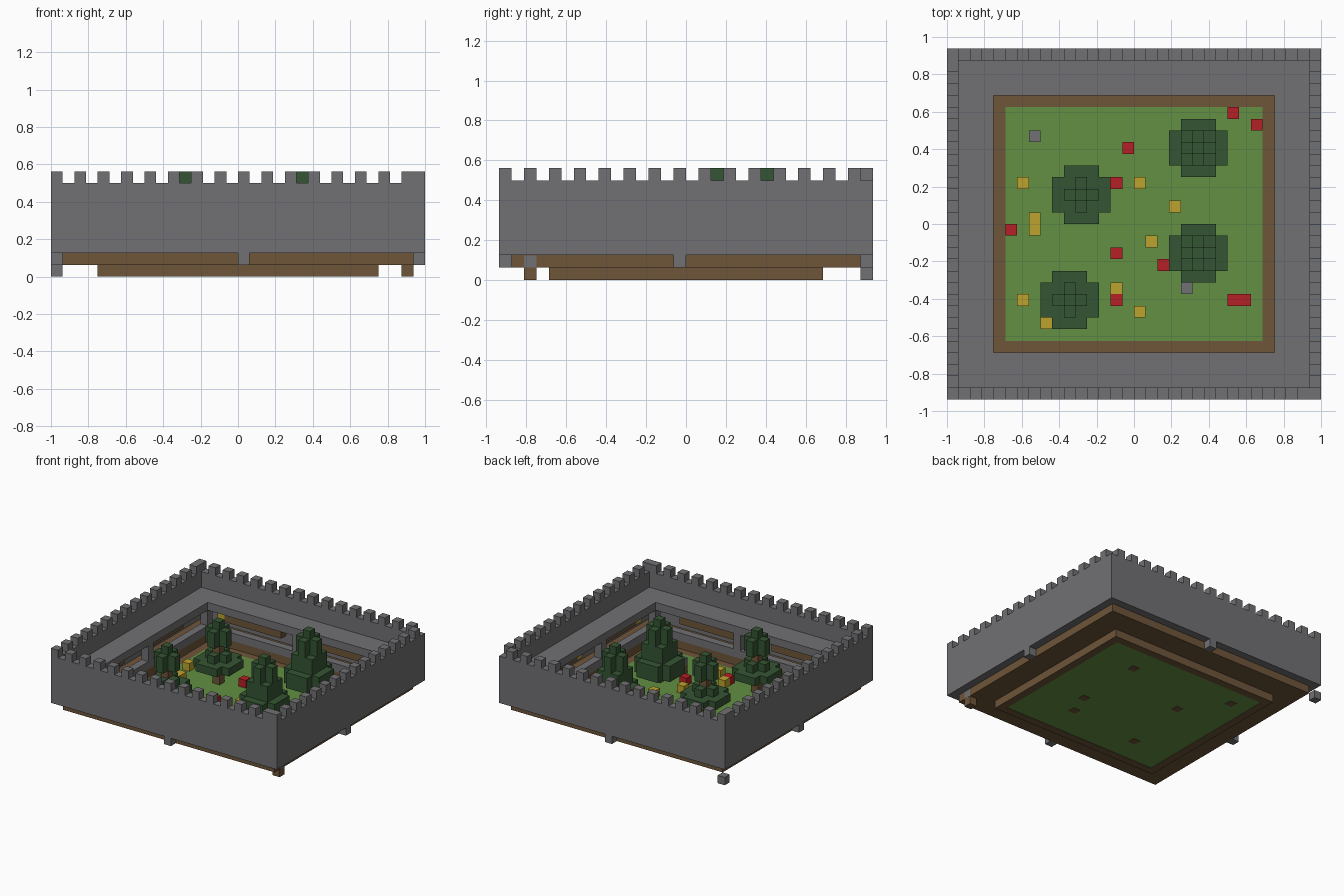
import bpy
import bmesh
from mathutils import Matrix, Vector

if "Cube" in bpy.data.objects:
    bpy.data.objects.remove(bpy.data.objects["Cube"])

NX, NY = 32, 30      # courtyard size in blocks
U = 2 / NX           # block edge length


def material(name, rgb):
    m = bpy.data.materials.new(name)
    m.use_nodes = True
    m.diffuse_color = (*rgb, 1)
    bsdf = next(n for n in m.node_tree.nodes if n.type == "BSDF_PRINCIPLED")
    bsdf.inputs["Base Color"].default_value = (*rgb, 1)
    bsdf.inputs["Roughness"].default_value = 0.9
    return m


STONE = material("stone grey", (0.165, 0.16, 0.17))
WOOD = material("wood brown", (0.156, 0.09, 0.041))
GRASS = material("grass green", (0.122, 0.28, 0.054))
LEAF = material("leaf dark green", (0.034, 0.09, 0.033))
RED = material("flower red", (0.46, 0.014, 0.018))
YELLOW = material("lamp yellow", (0.51, 0.37, 0.028))


def build(name, mat, boxes):
    """One object from boxes given as (low corner, high corner) in blocks."""
    bm = bmesh.new()
    for lo, hi in boxes:
        lo, hi = Vector(lo), Vector(hi)
        mid = (lo + hi) / 2 - Vector((NX / 2, NY / 2, 0))
        size = (hi - lo) * U
        bmesh.ops.create_cube(bm, size=1, matrix=Matrix.Translation(mid * U) @ Matrix.Diagonal((*size, 1)))
    mesh = bpy.data.meshes.new(name)
    bm.to_mesh(mesh)
    bm.free()
    mesh.materials.append(mat)
    ob = bpy.data.objects.new(name, mesh)
    bpy.context.collection.objects.link(ob)
    return ob


def cell(i, j, k, top=None):
    return (i, j, k), (i + 1, j + 1, top or k + 1)


def ring(m, w, z0, z1):
    """Square frame set in by m blocks, w blocks wide."""
    x1, y1 = NX - m, NY - m
    return [((m, m, z0), (x1, m + w, z1)), ((m, y1 - w, z0), (x1, y1, z1)),
            ((m, m + w, z0), (m + w, y1 - w, z1)), ((x1 - w, m + w, z0), (x1, y1 - w, z1))]


# Outer wall, battlements and walkway
build("outer_wall", STONE, ring(0, 1, 2, 8))
merlons = {(i, j) for i in range(0, NX, 2) for j in (0, NY - 1)}
merlons |= {(i, j) for j in range(0, NY, 2) for i in (0, NX - 1)}
build("battlements", STONE, [cell(i, j, 8) for i, j in sorted(merlons)])
build("walkway", STONE, ring(1, 3, 5, 6))

# Floors
build("gallery_floor", WOOD, ring(1, 3, 1, 2))
build("lawn_border", WOOD, ring(4, 1, 0, 1))
build("lawn", GRASS, [((5, 5, 0.04), (NX - 5, NY - 5, 1))])

# Low rail and pillars along the gallery
build("gallery_rail", STONE, ring(3, 1, 2, 3))
pillars = [(i, j) for i in (3, NX - 4) for j in (3, 14, NY - 4)]
pillars += [(16, 3), (16, NY - 4)]
build("gallery_pillars", STONE, [cell(i, j, 3, 5) for i, j in pillars])

# Shelves and lamps on the inside of the wall
shelves, lamps = [], []
for a, b in ((5, 13), (18, 26)):
    for j in (1, NY - 2):
        shelves.append(((a, j, 3), (b, j + 1, 4)))
        lamps += [cell(a - 1, j, 3)]
for a, b in ((5, 12), (17, 24)):
    for i in (1, NX - 2):
        shelves.append(((i, a, 3), (i + 1, b, 4)))
        lamps += [cell(i, a - 1, 3)]
build("wall_shelves", WOOD, shelves)
build("wall_lamps", YELLOW, lamps)

# Blocks under the middle of each wall, and the loose corner blocks
build("wall_brackets", STONE, [cell(16, 0, 1), cell(16, NY - 1, 1), cell(0, 14, 1), cell(NX - 1, 14, 1)])
build("corner_block_stone", STONE, [cell(0, NY - 1, 0)])
build("corner_block_wood", WOOD, [cell(NX - 2, 2, 0)])
build("floor_stone", STONE, [((NX - 2, 2, 1.02), (NX - 0.98, 3, 1.98))])


# Trees
def disc(i, j, z0, z1):
    return [((i - 2, j - 1, z0), (i + 3, j + 2, z1)),
            ((i - 1, j - 2, z0), (i + 2, j - 1, z1)), ((i - 1, j + 2, z0), (i + 2, j + 3, z1))]


def plus(i, j, z0, z1):
    return [((i - 1, j, z0), (i + 2, j + 1, z1)),
            ((i, j - 1, z0), (i + 1, j, z1)), ((i, j + 1, z0), (i + 1, j + 2, z1))]


def tree(name, i, j, full):
    build(name + "_trunk", WOOD, [cell(i, j, 0, 6)])
    leaves = disc(i, j, 3, 4) + plus(i, j, 6, 8) + [cell(i, j, 8)]
    if full:
        leaves += [((i - 1, j - 1, 4), (i + 2, j + 2, 6))] + disc(i, j, 2, 3)
    else:
        leaves += plus(i, j, 4, 5)
    build(name + "_leaves", LEAF, leaves)


tree("back_right_tree", 11, 17, False)
tree("back_left_tree", 21, 21, True)
tree("front_left_tree", 21, 12, True)
tree("front_right_tree", 10, 8, False)

# Posts with stone caps
for n, (i, j) in enumerate(((7, 22), (20, 9)), 1):
    build(f"post_{n}", WOOD, [cell(i, j, 0, 2)])
    build(f"post_cap_{n}", STONE, [cell(i, j, 2)])

# Flowers
red = [(24, 24), (26, 23), (15, 21), (14, 18), (5, 14), (14, 12), (18, 11), (14, 8), (24, 8), (25, 8)]
yellow = [(6, 18), (16, 18), (7, 15), (7, 14), (19, 16), (17, 13), (14, 9), (6, 8), (16, 7), (8, 6)]
build("red_flowers", RED, [cell(i, j, 1) for i, j in red])
build("yellow_flowers", YELLOW, [cell(i, j, 1) for i, j in yellow])
